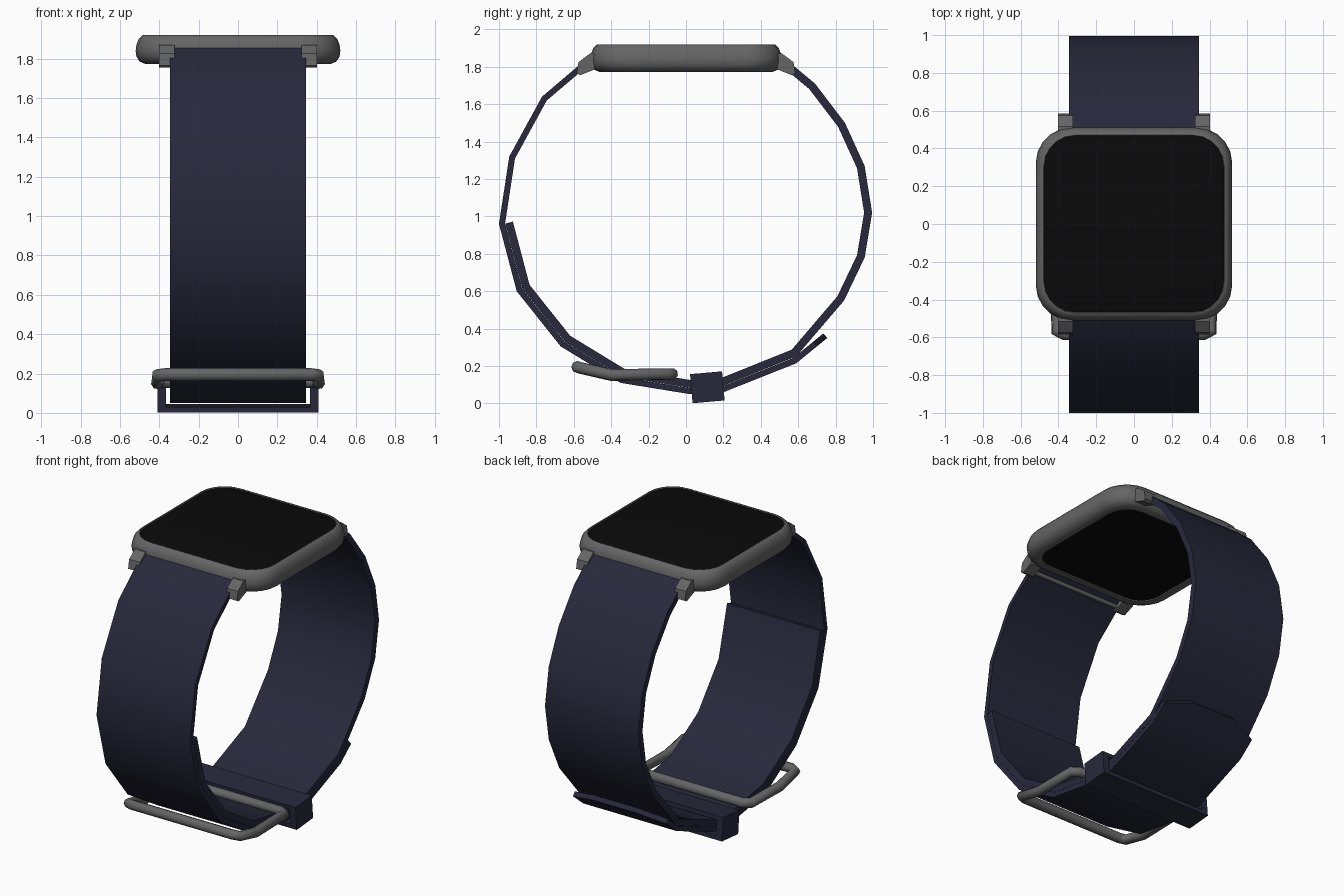
import bpy, bmesh, math
from mathutils import Vector

if "Cube" in bpy.data.objects:
    bpy.data.objects.remove(bpy.data.objects["Cube"])


def material(name, r, g, b):
    m = bpy.data.materials.new(name)
    m.diffuse_color = (r, g, b, 1)
    m.use_nodes = True
    m.node_tree.nodes["Principled BSDF"].inputs["Base Color"].default_value = m.diffuse_color
    return m


NAVY = material("navy", 0.021, 0.021, 0.045)
METAL = material("dark_metal", 0.13, 0.13, 0.13)
BLACK = material("black_glass", 0.003, 0.003, 0.003)


def finish(name, bm, mat, angle=None):
    bmesh.ops.recalc_face_normals(bm, faces=bm.faces)
    me = bpy.data.meshes.new(name)
    bm.to_mesh(me)
    bm.free()
    ob = bpy.data.objects.new(name, me)
    bpy.context.collection.objects.link(ob)
    me.materials.append(mat)
    if angle:
        bpy.ops.object.select_all(action='DESELECT')
        ob.select_set(True)
        bpy.context.view_layer.objects.active = ob
        bpy.ops.object.shade_smooth_by_angle(angle=math.radians(angle))
    return ob


def loft(rings, caps=True, closed=False):
    bm = bmesh.new()
    loops = [[bm.verts.new(p) for p in r] for r in rings]
    n = len(loops[0])
    pairs = list(zip(loops, loops[1:])) + ([(loops[-1], loops[0])] if closed else [])
    for a, b in pairs:
        for i in range(n):
            bm.faces.new((a[i], a[(i + 1) % n], b[(i + 1) % n], b[i]))
    if caps and not closed:
        bm.faces.new(loops[0])
        bm.faces.new(loops[-1])
    return bm


def rounded_ring(inset, z, hx=0.52, hy=0.512, r=0.19, seg=5):
    hx, hy, r = hx - inset, hy - inset, r - inset * 0.6
    pts = []
    for k, (sx, sy) in enumerate(((1, 1), (-1, 1), (-1, -1), (1, -1))):
        for i in range(seg + 1):
            a = math.pi / 2 * (k + i / seg)
            pts.append((sx * (hx - r) + r * math.cos(a), sy * (hy - r) + r * math.sin(a), z))
    return pts


def offset(path, d):
    # shift a (y, z) path towards its left side with mitred corners
    P = [Vector(p) for p in path]
    out = []
    for i, p in enumerate(P):
        a = (p - P[max(i - 1, 0)])
        b = (P[min(i + 1, len(P) - 1)] - p)
        a = (a if a.length else b).normalized()
        b = (b if b.length else a).normalized()
        n = Vector((-a.y, a.x)) + Vector((-b.y, b.x))
        n.normalize()
        out.append(p + n * d / max(0.5, n.dot(Vector((-a.y, a.x)))))
    return out


def strap(name, path, thick, widths=None):
    # path is the outer face, thickness grows inwards (left of travel)
    inner = offset(path, thick)
    rings = []
    for i, (o, q) in enumerate(zip(path, inner)):
        w = (widths or {}).get(i, 0.345)
        rings.append([(-w, o[0], o[1]), (w, o[0], o[1]), (w, q[0], q[1]), (-w, q[0], q[1])])
    return finish(name, loft(rings), NAVY, 30)


# Case shell, closed through the underside rim
shell = [(0.085, 1.785), (0.08, 1.772), (0.05, 1.772), (0.02, 1.785), (0.004, 1.81), (0, 1.84),
         (0.004, 1.87), (0.016, 1.90), (0.034, 1.918), (0.042, 1.92), (0.046, 1.912)]
finish("case", loft([rounded_ring(*s) for s in shell], closed=True), METAL, 40)

# Glass screen and black back plate
finish("screen", loft([rounded_ring(0.044, 1.89), rounded_ring(0.044, 1.914),
                       rounded_ring(0.055, 1.918)]), BLACK, 30)
finish("back_plate", loft([rounded_ring(0.08, 1.778), rounded_ring(0.08, 1.80)]), BLACK)

# Four lugs and the two pins between them
lug = [(0.49, 1.87), (0.515, 1.87), (0.575, 1.825), (0.585, 1.765), (0.565, 1.755), (0.49, 1.785)]
for sy, end in ((-1, "front"), (1, "rear")):
    for sx, side in ((-1, "left"), (1, "right")):
        bm = loft([[(sx * x, sy * y, z) for y, z in lug] for x in (0.322, 0.402)])
        finish(f"{end}_{side}_lug", bm, METAL)
    pin = [(0.555 + 0.014 * math.cos(a * math.pi / 4), 1.782 + 0.014 * math.sin(a * math.pi / 4))
           for a in range(8)]
    finish(f"{end}_pin", loft([[(x, sy * y, z) for y, z in pin] for x in (-0.33, 0.33)]), METAL, 50)

# Front strap: wraps outside and ends in a tapered tip
front = [(-0.50, 1.86), (-0.57, 1.81), (-0.77, 1.64), (-0.945, 1.32), (-1.0, 0.96), (-0.905, 0.60),
         (-0.67, 0.305), (-0.35, 0.11), (0.02, 0.05), (0.20, 0.06), (0.59, 0.215), (0.70, 0.305), (0.755, 0.35)]
strap("front_strap", front, 0.032, {12: 0.16})

# Rear strap: runs under the tip, then lies inside the front strap
lining = [tuple(p) for p in offset(front, 0.033)][4:10]
rear = [(0.50, 1.86), (0.57, 1.81), (0.69, 1.71), (0.85, 1.50), (0.955, 1.27), (0.995, 1.02),
        (0.955, 0.78), (0.845, 0.55), (0.59, 0.252)]
strap("rear_strap", (rear + lining[::-1])[::-1], 0.042)

# Keeper loop around both layers, slightly tilted
bm = bmesh.new()
rings = []
tilt = math.radians(5)
for hw, hh, s in ((0.41, 0.078, -1), (0.41, 0.078, 1), (0.365, 0.05, 1), (0.365, 0.05, -1)):
    ring = []
    for x, h in ((-hw, -hh), (hw, -hh), (hw, hh), (-hw, hh)):
        y = s * 0.086
        ring.append((x, 0.114 + y * math.cos(tilt) - h * math.sin(tilt),
                     0.0865 + y * math.sin(tilt) + h * math.cos(tilt)))
    rings.append(ring)
bm.free()
finish("keeper_loop", loft(rings, closed=True), NAVY)

# Buckle frame
half = [(0.37, -0.582, 0.195), (0.41, -0.565, 0.19), (0.41, -0.40, 0.152), (0.41, -0.10, 0.157),
        (0.37, -0.073, 0.157)]
cu = bpy.data.curves.new("buckle", 'CURVE')
cu.dimensions = '3D'
cu.bevel_depth = 0.032
cu.bevel_resolution = 2
pts = half + [(-x, y, z) for x, y, z in half[::-1]]
sp = cu.splines.new('POLY')
sp.points.add(len(pts) - 1)
for p, c in zip(sp.points, pts):
    p.co = (*c, 1)
sp.use_cyclic_u = True
cu.materials.append(METAL)
buckle = bpy.data.objects.new("buckle", cu)
bpy.context.collection.objects.link(buckle)
